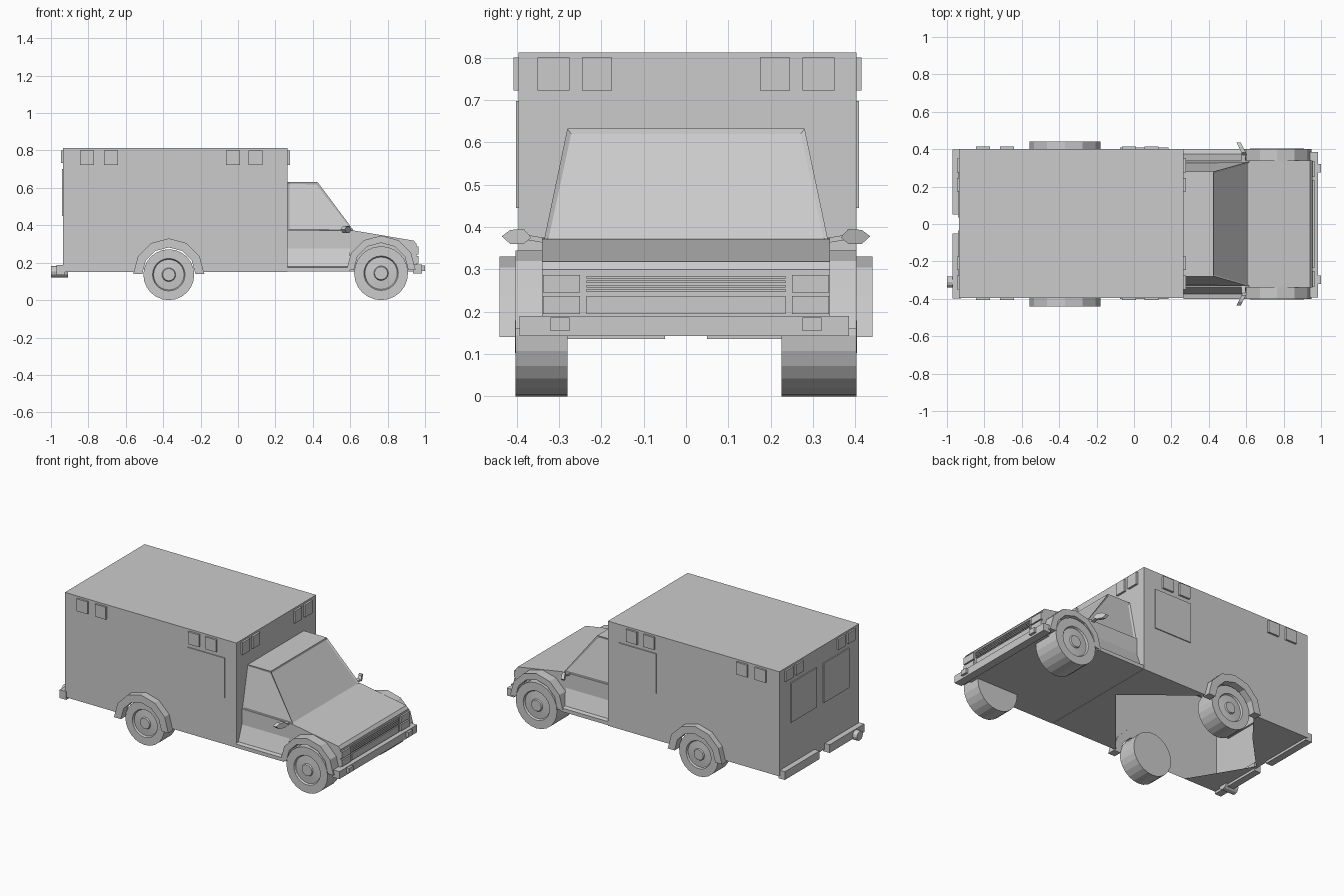
import bpy, bmesh, math
from mathutils import Vector

if "Cube" in bpy.data.objects:
    bpy.data.objects.remove(bpy.data.objects["Cube"])


def finish(bm, name, fix=True):
    if fix:
        bmesh.ops.recalc_face_normals(bm, faces=bm.faces[:])
    me = bpy.data.meshes.new(name)
    bm.to_mesh(me)
    bm.free()
    ob = bpy.data.objects.new(name, me)
    bpy.context.collection.objects.link(ob)
    return ob


def box(name, x, y, z):
    bm = bmesh.new()
    bmesh.ops.create_cube(bm, size=1)
    for v in bm.verts:
        v.co = Vector([(a + b) / 2 + c * (b - a) for (a, b), c in zip((x, y, z), v.co)])
    return finish(bm, name)


def prism(name, pts, a, b, axis='y'):
    """Extrude a profile: (x, z) along y, or (y, z) along x."""
    bm = bmesh.new()
    put = (lambda p, d: (p[0], d, p[1])) if axis == 'y' else (lambda p, d: (d, p[0], p[1]))
    r0 = [bm.verts.new(put(p, a)) for p in pts]
    r1 = [bm.verts.new(put(p, b)) for p in pts]
    bm.faces.new(r0)
    bm.faces.new(r1)
    for i in range(len(pts)):
        j = (i + 1) % len(pts)
        bm.faces.new((r0[i], r0[j], r1[j], r1[i]))
    return finish(bm, name)


def arc(cx, cz, r, n):
    return [(cx + r * math.cos(math.pi * i / n), cz + r * math.sin(math.pi * i / n))
            for i in range(n + 1)]


def lathe(name, prof, x, z, side=1, n=24):
    """Revolve (radius, y) points about a y-parallel axis."""
    bm = bmesh.new()
    rings = [[bm.verts.new((x + r * math.cos(2 * math.pi * i / n), side * y,
                            z + r * math.sin(2 * math.pi * i / n))) for i in range(n)]
             for r, y in prof]
    for p, q in zip(rings, rings[1:]):
        for i in range(n):
            j = (i + 1) % n
            bm.faces.new((p[i], p[j], q[j], q[i]))
    bm.faces.new(rings[0])
    bm.faces.new(rings[-1])
    return finish(bm, name)


# Rear compartment: open-bottomed shell with wheel arch notches
XB, XF, Y0, Y1, ZB, ZT = -0.935, 0.265, -0.395, 0.402, 0.15, 0.812
bm = bmesh.new()
outline = [(XB, ZT), (XF, ZT), (XF, ZB)] + arc(-0.37, ZB, 0.16, 8) + [(XB, ZB)]
rows = [[bm.verts.new((x, y, z)) for x, z in outline] for y in (Y0, Y1)]
for r in rows:
    bm.faces.new(r)
for i in (0, 1, len(outline) - 1):
    j = (i + 1) % len(outline)
    bm.faces.new((rows[0][i], rows[0][j], rows[1][j], rows[1][i]))
finish(bm, "rear_compartment")

# Partial floor, open between the rear wheels
bm = bmesh.new()
for poly in ([(XF, Y0), (XF, Y1), (-0.2, Y1), (0.2, 0.08), (-0.2, Y0)],
             [(XB, Y1), (XB, Y0), (-0.7, Y0), (-0.92, -0.03), (-0.7, 0.2), (-0.54, Y1)]):
    bm.faces.new([bm.verts.new((x, y, ZB)) for x, y in poly])
finish(bm, "compartment_floor")

# Cab lower body and hood
prism("cab_body", [(0.265, 0.152), (0.265, 0.375), (0.62, 0.372), (0.94, 0.318),
                   (0.955, 0.3), (0.955, 0.152)], -0.34, 0.34)

# Cab upper with recessed windscreen and door windows
bm = bmesh.new()
low = [bm.verts.new(p) for p in ((0.265, -0.335, 0.37), (0.62, -0.335, 0.37),
                                 (0.62, 0.335, 0.37), (0.265, 0.335, 0.37))]
top = [bm.verts.new(p) for p in ((0.265, -0.28, 0.632), (0.425, -0.28, 0.632),
                                 (0.425, 0.28, 0.632), (0.265, 0.28, 0.632))]
walls = []
for i in range(4):
    j = (i + 1) % 4
    walls.append(bm.faces.new((low[i], low[j], top[j], top[i])))
bm.faces.new(top)
bm.faces.new(low[::-1])
bm.normal_update()
bmesh.ops.inset_individual(bm, faces=walls[:3], thickness=0.014, depth=-0.006)
finish(bm, "cab_upper")

# Wheels, fender flares, sills and mirrors on both sides
for s, side in ((1, "left"), (-1, "right")):
    for end, x, r, inner in (("front", 0.765, 0.144, 0.225 if s > 0 else 0.28),
                             ("rear", -0.37, 0.136, 0.28)):
        lathe(f"{end}_{side}_wheel",
              [(r, inner), (r, 0.403), (r * 0.64, 0.403), (r * 0.6, 0.392),
               (r * 0.27, 0.396), (r * 0.24, 0.404)], x, r, s)
    front = arc(0.765, 0.16, 0.185, 6) + arc(0.765, 0.16, 0.146, 6)[::-1]
    prism(f"front_{side}_flare", front, s * 0.33, s * 0.402)
    rear = arc(-0.37, 0.14, 0.19, 6) + arc(-0.37, 0.14, 0.142, 6)[::-1]
    prism(f"rear_{side}_flare", rear, s * 0.39, s * 0.44)
    prism(f"{side}_sill", [(s * 0.335, 0.29), (s * 0.375, 0.18), (s * 0.4, 0.175),
                           (s * 0.4, 0.152), (s * 0.335, 0.152)], 0.265, 0.6, 'x')
    hexa = [(s * y, z) for y, z in ((0.365, 0.375), (0.383, 0.395), (0.415, 0.393),
                                    (0.435, 0.378), (0.415, 0.36), (0.383, 0.36))]
    m = prism(f"{side}_mirror", hexa, 0.566, 0.588, 'x')
    for v in m.data.vertices:
        v.co.x -= (abs(v.co.y) - 0.4) * 0.5
    prism(f"{side}_mirror_arm", [(s * 0.32, 0.372), (s * 0.38, 0.382), (s * 0.38, 0.37),
                                 (s * 0.32, 0.36)], 0.575, 0.597, 'x')

    # Headlights and bumper signals
    for n, z0, z1 in (("head", 0.245, 0.287), ("lower", 0.195, 0.237)):
        box(f"{side}_{n}_light", (0.94, 0.966), sorted((s * 0.25, s * 0.338)), (z0, z1))
    box(f"{side}_bumper_signal", (0.98, 1.0), sorted((s * 0.275, s * 0.32)), (0.155, 0.186))

    # Compartment side window and warning lights
    wall = Y1 if s > 0 else Y0
    box(f"{side}_window", (-0.075, 0.185), sorted((wall - s * 0.01, wall + s * 0.006)), (0.445, 0.697))
    for i, x in enumerate((-0.845, -0.717, -0.065, 0.055)):
        box(f"{side}_warning_light_{i}", (x, x + 0.076),
            sorted((wall - s * 0.01, wall + s * 0.012)), (0.722, 0.8))

    # Front and rear warning lights, rear door windows
    for i, (a, b) in enumerate(((0.275, 0.35), (0.175, 0.245))):
        ys = sorted((s * a, s * b))
        box(f"front_{side}_warning_light_{i}", (0.255, 0.278), ys, (0.722, 0.8))
        box(f"rear_{side}_warning_light_{i}", (-0.946, -0.925), ys, (0.732, 0.8))
    box(f"rear_{side}_window", (-0.942, -0.925), sorted((s * 0.035, s * 0.29)), (0.45, 0.7))
    box(f"rear_{side}_bumper", (-0.97, -0.925), sorted((s * 0.05, s * 0.397)), (0.135, 0.187))

# Grille panels with slats
box("lower_grille", (0.94, 0.962), (-0.235, 0.235), (0.195, 0.237))
box("grille_back", (0.94, 0.957), (-0.235, 0.235), (0.245, 0.287))
for i in range(4):
    z = 0.247 + i * 0.0105
    box(f"grille_slat_{i}", (0.95, 0.964), (-0.235, 0.235), (z, z + 0.006))

# Front bumper
box("front_bumper", (0.935, 0.985), (-0.393, 0.385), (0.143, 0.19))

# Exhaust pipe
bpy.ops.mesh.primitive_cylinder_add(vertices=12, radius=0.03, depth=0.09,
                                    location=(-0.955, -0.31, 0.152),
                                    rotation=(0, math.pi / 2, 0))
bpy.context.object.name = "exhaust_pipe"
